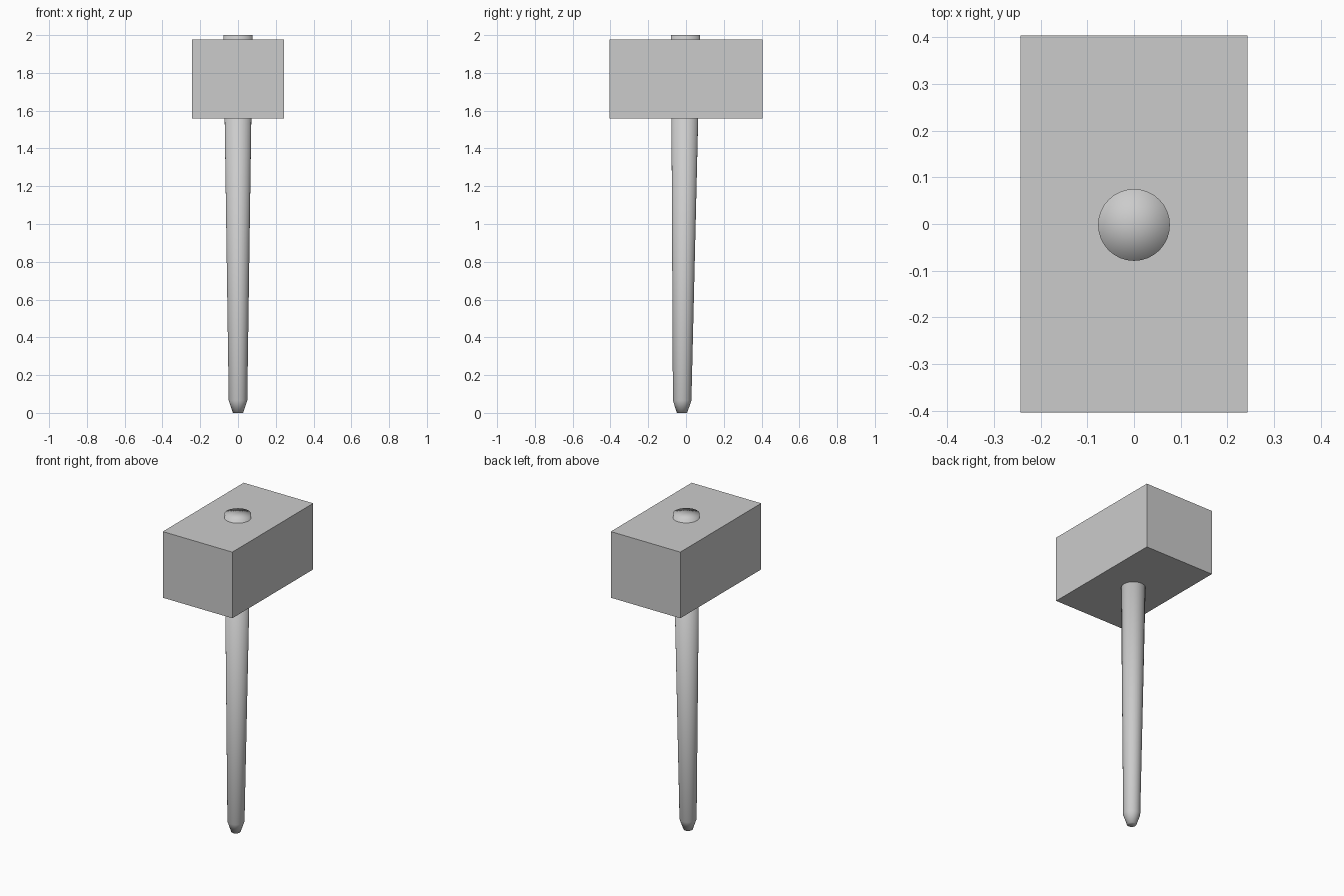
import bpy, bmesh, math

if "Cube" in bpy.data.objects:
    bpy.data.objects.remove(bpy.data.objects["Cube"])

SIDES = 32


def finish(name, bm, smooth):
    bmesh.ops.recalc_face_normals(bm, faces=bm.faces[:])
    for f in bm.faces:
        f.smooth = smooth
    mesh = bpy.data.meshes.new(name)
    bm.to_mesh(mesh)
    bm.free()
    ob = bpy.data.objects.new(name, mesh)
    bpy.context.collection.objects.link(ob)
    return ob


# Head: plain sharp-edged block
bm = bmesh.new()
bmesh.ops.create_cube(bm, size=1.0)
bmesh.ops.scale(bm, vec=(0.486, 0.808, 0.418), verts=bm.verts[:])
bmesh.ops.translate(bm, vec=(0, 0, 1.768), verts=bm.verts[:])
finish("mallet_head", bm, False)

# Handle: tapered shaft leaning slightly along y, chamfered at the foot
profile = [(0.0, 0.027), (0.065, 0.049), (2.0, 0.077)]  # (z, radius)
bm = bmesh.new()
rings = []
for z, r in profile:
    cy = -0.021 + 0.0095 * z
    rings.append([bm.verts.new((r * math.cos(2 * math.pi * i / SIDES),
                                cy + r * math.sin(2 * math.pi * i / SIDES), z))
                  for i in range(SIDES)])
for low, high in zip(rings, rings[1:]):
    for i in range(SIDES):
        j = (i + 1) % SIDES
        bm.faces.new((low[i], low[j], high[j], high[i]))

# End caps: triangle fans, shaded smooth with the shaft
for ring, z in ((rings[0], 0.0), (rings[-1], 2.0)):
    centre = bm.verts.new((0, -0.021 + 0.0095 * z, z))
    for i in range(SIDES):
        bm.faces.new((ring[i], ring[(i + 1) % SIDES], centre))
finish("handle", bm, True)
